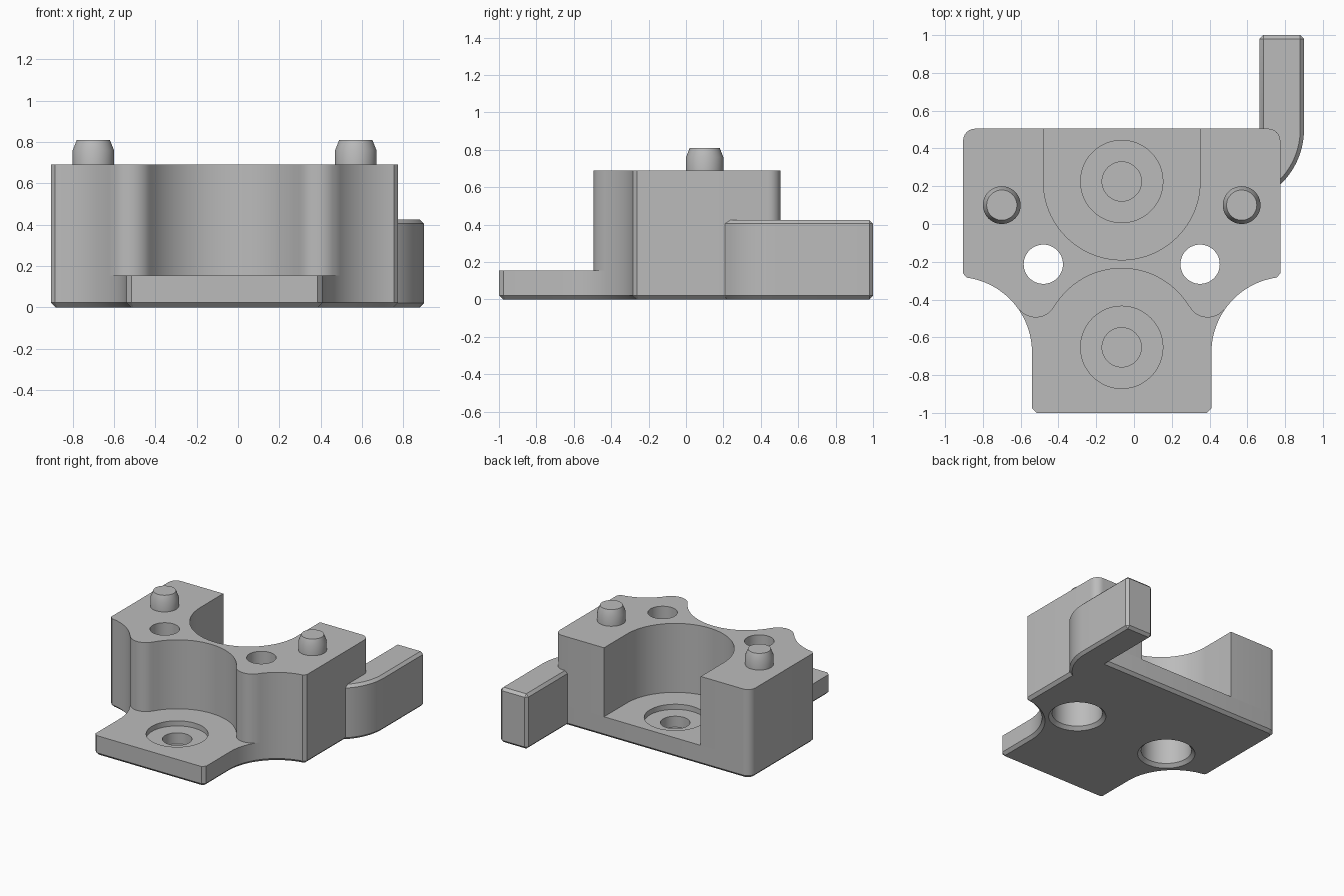
import bpy, bmesh
from math import cos, sin, radians, pi

if "Cube" in bpy.data.objects:
    bpy.data.objects.remove(bpy.data.objects["Cube"])

AXIS = -0.065                      # mirror line of the bracket
PLATE_TOP, BLOCK_TOP = 0.155, 0.69

grey = bpy.data.materials.new("plain_grey")
grey.use_nodes = True
grey.diffuse_color = (0.5, 0.5, 0.5, 1)
grey.node_tree.nodes["Principled BSDF"].inputs["Base Color"].default_value = (0.5, 0.5, 0.5, 1)


def arc(cx, cy, r, a, b, n=16):
    angles = [radians(a + (b - a) * i / n) for i in range(n + 1)]
    return [(cx + r * cos(t), cy + r * sin(t)) for t in angles]


def mirrored(half):
    """Close a right-hand half outline across the mirror line."""
    left = [(-x, y) for x, y in reversed(half) if abs(x) > 1e-5]
    return [(x + AXIS, y) for x, y in half + left]


def finish(name, bm):
    bmesh.ops.recalc_face_normals(bm, faces=bm.faces)
    mesh = bpy.data.meshes.new(name)
    bm.to_mesh(mesh)
    bm.free()
    mesh.materials.append(grey)
    ob = bpy.data.objects.new(name, mesh)
    bpy.context.collection.objects.link(ob)
    return ob


def prism(name, outline, z0, z1, chamfer=0, pick=None):
    """Extrude an outline and chamfer the edges chosen by pick."""
    bm = bmesh.new()
    face = bm.faces.new([bm.verts.new((x, y, z0)) for x, y in outline])
    top = bmesh.ops.extrude_face_region(bm, geom=[face])["geom"]
    for v in top:
        if isinstance(v, bmesh.types.BMVert):
            v.co.z = z1
    bmesh.ops.recalc_face_normals(bm, faces=bm.faces)
    if chamfer:
        edges = [e for e in bm.edges if pick(e)]
        bmesh.ops.bevel(bm, geom=edges, offset=chamfer, segments=1, affect='EDGES')
    return finish(name, bm)


def lathe(name, profile, x, y, n=48):
    """Solid of revolution from (radius, height) pairs."""
    bm = bmesh.new()
    rings = [[bm.verts.new((x + r * cos(2 * pi * i / n), y + r * sin(2 * pi * i / n), z))
              for i in range(n)] for r, z in profile]
    for low, high in zip(rings, rings[1:]):
        for i in range(n):
            j = (i + 1) % n
            bm.faces.new((low[i], low[j], high[j], high[i]))
    bm.faces.new(rings[0])
    bm.faces.new(rings[-1])
    return finish(name, bm)


def cut(ob, cutters):
    for c in cutters:
        mod = ob.modifiers.new("hole", 'BOOLEAN')
        mod.operation, mod.solver, mod.object = 'DIFFERENCE', 'EXACT', c
    bpy.context.view_layer.update()
    graph = bpy.context.evaluated_depsgraph_get()
    mesh = bpy.data.meshes.new_from_object(ob.evaluated_get(graph))
    ob.modifiers.clear()
    ob.data = mesh


# Shared outline pieces: rounded back corner, flank, concave shoulder
corner = arc(0.775, 0.44, 0.065, 90, 0, 6)
flank = corner + [(0.84, -0.262)] + arc(0.875, -0.68, 0.4, 98, 144.9)

# Base plate with front tongue
plate_half = ([(0, 0.505)] + flank + arc(0.875, -0.68, 0.4, 144.9, 180)[1:]
              + [(0.475, -0.975), (0.45, -1), (0, -1)])
plate = prism("base_plate", mirrored(plate_half), 0, PLATE_TOP, 0.022,
              lambda e: all(v.co.z < 0.001 for v in e.verts))

# Upper block with a back pocket, rounded lobes and a front pocket
block_half = (arc(0, 0.225, 0.415, -90, 0, 24) + [(0.415, 0.505)] + flank
              + arc(0.455, -0.385, 0.11, -35.1, -149.8, 14)[1:]
              + arc(0, -0.65, 0.415, 30.2, 90, 20)[1:])
block = prism("upper_block", mirrored(block_half), PLATE_TOP, BLOCK_TOP)

# Curved side arm
arm_outline = ([(0.665, 1), (0.665, 0.25), (0.74, 0.18)]
               + arc(0.5, 0.5, 0.4, -46.5, 0, 14) + [(0.9, 1)])
arm = prism("side_arm", arm_outline, 0, 0.425, 0.02,
            lambda e: e.calc_face_angle(0) > 0.7)

# Chamfered locating pegs and counterbored bolt holes, one per side
bolt_cutters, pegs = [], []
for side, label in ((-1, "right"), (1, "left")):
    pegs.append(lathe(label + "_peg", [(0.1, 0.68), (0.1, 0.76), (0.08, 0.81)],
                      AXIS + side * 0.635, 0.1))
    bolt_cutters.append(lathe(label + "_bolt_cutter",
                              [(0.215, -0.01), (0.18, 0.025), (0.18, 0.4),
                               (0.104, 0.4), (0.104, 0.8)],
                              AXIS + side * 0.415, -0.213))

# Shallow seats with blind holes in the plate
seat_cutters = [lathe("seat_cutter", [(0.104, 0.03), (0.104, 0.115), (0.218, 0.115), (0.218, 0.2)],
                      AXIS, y) for y in (0.225, -0.653)]

cut(plate, bolt_cutters + seat_cutters)
cut(block, bolt_cutters)
for c in bolt_cutters + seat_cutters:
    bpy.data.objects.remove(c)

# Smooth curved walls, keep edges crisp
for ob in bpy.context.view_layer.objects:
    ob.select_set(ob in [plate, block, arm] + pegs)
bpy.context.view_layer.objects.active = plate
bpy.ops.object.shade_smooth_by_angle(angle=radians(25))
